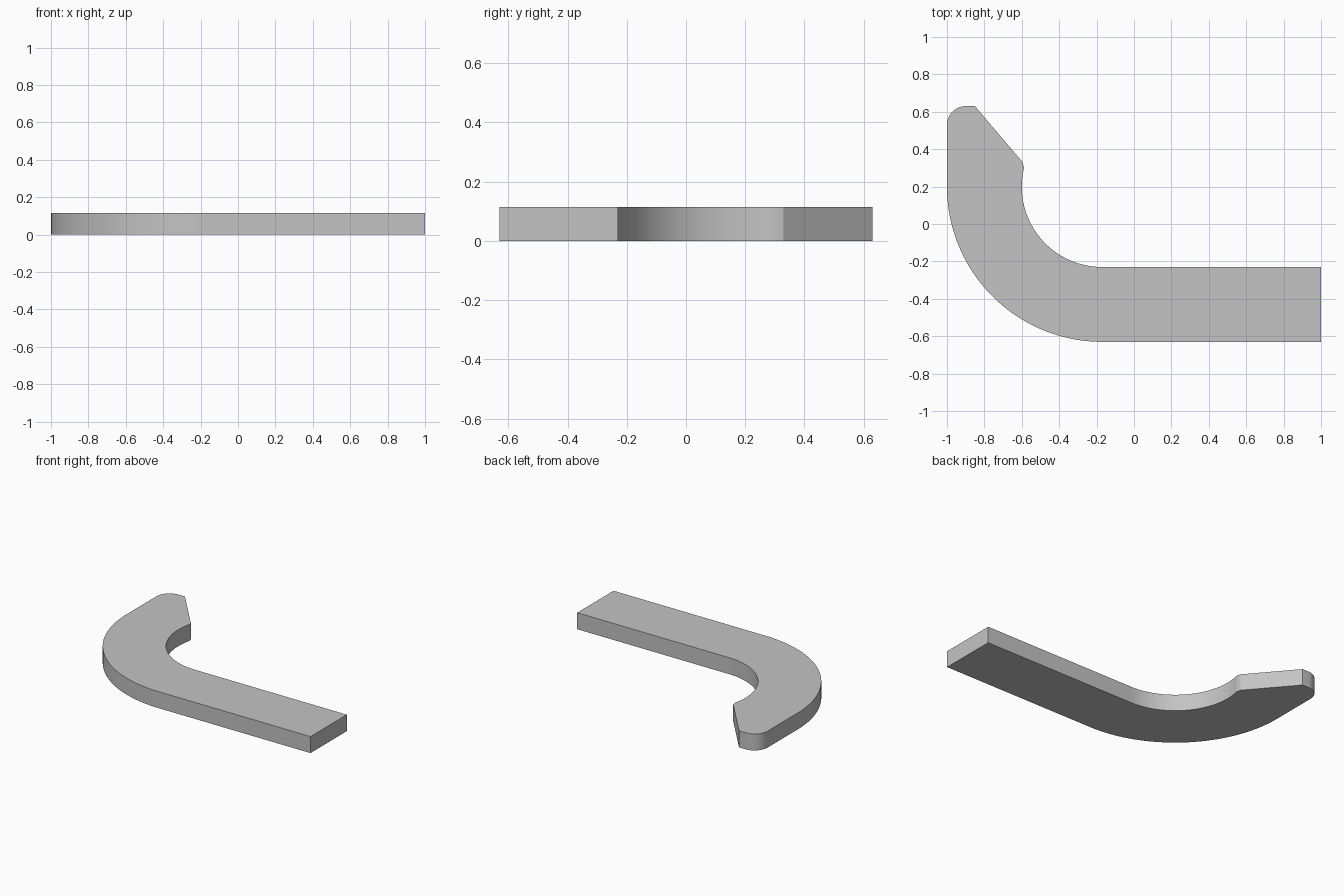
import bpy
import bmesh
from math import cos, sin, radians

cube = bpy.data.objects.get("Cube")
if cube:
    bpy.data.objects.remove(cube, do_unlink=True)

THICKNESS = 0.115


def arc(cx, cy, radius, start, end, steps):
    """Points along a circular arc, angles in degrees."""
    angles = [radians(start + (end - start) * i / steps) for i in range(steps + 1)]
    return [(cx + radius * cos(a), cy + radius * sin(a)) for a in angles]


# Plain grey material
grey = bpy.data.materials.new("plain_grey")
grey.use_nodes = True
colour = (0.55, 0.55, 0.55, 1)
grey.diffuse_color = colour
grey.node_tree.nodes["Principled BSDF"].inputs["Base Color"].default_value = colour

# Outline: straight arm, inner bend, slanted tip, rounded corner, outer bend
outline = [(1, -0.63), (1, -0.23)]
outline += arc(-0.17, 0.2, 0.43, 270, 164, 40)
outline[-1] = (-0.595, 0.33)
outline += [(-0.85, 0.63)]
outline += arc(-0.9, 0.53, 0.1, 90, 180, 16)
outline += arc(-0.17, 0.2, 0.83, 180, 270, 48)

# Extrude the outline into a flat bar
bm = bmesh.new()
base = bm.faces.new([bm.verts.new((x, y, 0)) for x, y in outline])
top = bmesh.ops.extrude_face_region(bm, geom=[base], use_keep_orig=True)
bmesh.ops.translate(bm, vec=(0, 0, THICKNESS),
                    verts=[v for v in top["geom"] if isinstance(v, bmesh.types.BMVert)])
bmesh.ops.recalc_face_normals(bm, faces=bm.faces)
mesh = bpy.data.meshes.new("curved_bar")
bm.to_mesh(mesh)
bm.free()

bar = bpy.data.objects.new("curved_bar", mesh)
bpy.context.collection.objects.link(bar)
mesh.materials.append(grey)

# Smooth the bends, keep the corners crisp
bpy.ops.object.select_all(action="DESELECT")
bar.select_set(True)
bpy.context.view_layer.objects.active = bar
bpy.ops.object.shade_smooth_by_angle(angle=radians(25))
